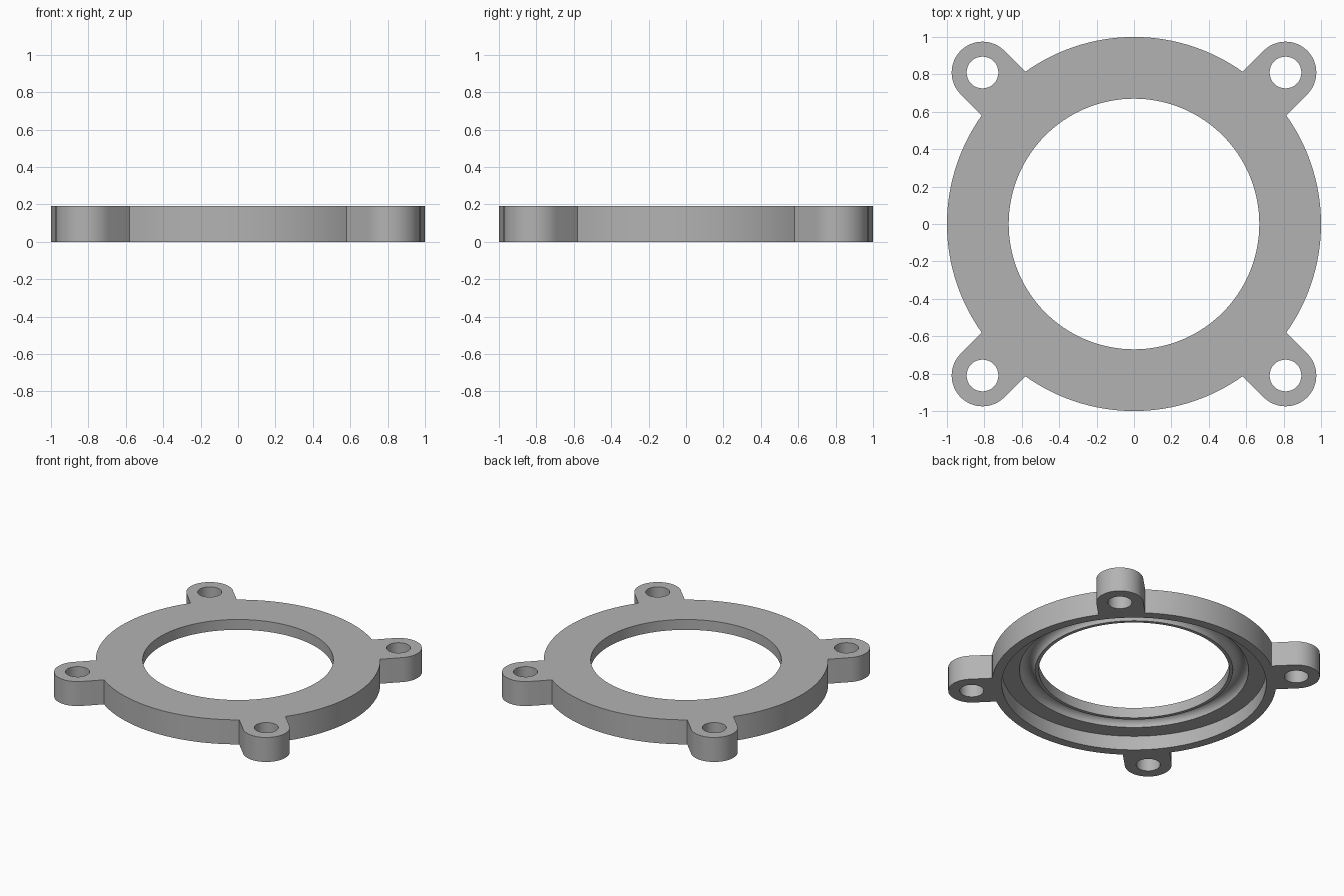
import bpy, bmesh
from math import cos, sin, pi, radians

HEIGHT = 0.19      # full thickness
LEDGE = 0.11       # level of the recessed underside
LUG = 0.81         # x and y of each bolt hole
LUG_R, HOLE_R = 0.165, 0.085

if "Cube" in bpy.data.objects:
    bpy.data.objects.remove(bpy.data.objects["Cube"])

grey = bpy.data.materials.new("plain grey")
grey.use_nodes = True
color = (0.45, 0.45, 0.45, 1)
grey.diffuse_color = color
grey.node_tree.nodes["Principled BSDF"].inputs["Base Color"].default_value = color


def finish(bm, name):
    bmesh.ops.recalc_face_normals(bm, faces=bm.faces)
    mesh = bpy.data.meshes.new(name)
    bm.to_mesh(mesh)
    bm.free()
    mesh.materials.append(grey)
    obj = bpy.data.objects.new(name, mesh)
    bpy.context.collection.objects.link(obj)
    return obj


def lathe(name, profile, steps=128):
    """Revolve a closed (radius, z) outline around the z axis."""
    bm = bmesh.new()
    rings = [[bm.verts.new((r * cos(2 * pi * i / steps), r * sin(2 * pi * i / steps), z))
              for r, z in profile] for i in range(steps)]
    n = len(profile)
    for i in range(steps):
        a, b = rings[i], rings[(i + 1) % steps]
        for j in range(n):
            k = (j + 1) % n
            bm.faces.new((a[j], b[j], b[k], a[k]))
    return finish(bm, name)


def prism(name, outline, z0, z1):
    """Extrude a flat outline upward."""
    bm = bmesh.new()
    face = bm.faces.new([bm.verts.new((x, y, z0)) for x, y in outline])
    top = bmesh.ops.extrude_face_region(bm, geom=[face])["geom"]
    bmesh.ops.translate(bm, vec=(0, 0, z1 - z0),
                        verts=[v for v in top if isinstance(v, bmesh.types.BMVert)])
    return finish(bm, name)


def combine(target, other, operation):
    mod = target.modifiers.new(operation.title(), "BOOLEAN")
    mod.operation, mod.solver, mod.object = operation, "EXACT", other
    bpy.context.view_layer.objects.active = target
    bpy.ops.object.modifier_apply(modifier=mod.name)
    bpy.data.objects.remove(other)


# Ring with a recessed underside and a rounded groove next to the bore
groove_mid, groove_r = 0.75, 0.055
groove = [(groove_mid - groove_r * cos(t * pi / 12), LEDGE + groove_r * sin(t * pi / 12))
          for t in range(13)]
profile = [(0.67, HEIGHT), (0.67, LEDGE)] + groove + [
    (0.93, LEDGE), (0.93, 0), (1, 0), (1, HEIGHT)]
flange = lathe("flange_ring", profile)

# Four rounded mounting lugs with bolt holes
for quarter in range(4):
    turn = radians(45 + 90 * quarter)
    far, near = LUG * 2 ** 0.5, 0.96

    def place(u, v):
        return (u * cos(turn) - v * sin(turn), u * sin(turn) + v * cos(turn))

    tip = [place(far + LUG_R * cos(a), LUG_R * sin(a))
           for a in (-pi / 2 + pi * i / 24 for i in range(25))]
    lug = prism("mounting_lug", [place(near, -LUG_R)] + tip + [place(near, LUG_R)], 0, HEIGHT)
    hole = prism("bolt_hole", [place(far + HOLE_R * cos(a), HOLE_R * sin(a))
                               for a in (2 * pi * i / 32 for i in range(32))],
                 -0.1, HEIGHT + 0.1)
    combine(lug, hole, "DIFFERENCE")
    combine(flange, lug, "UNION")

# Smooth the curved walls, keep the rims crisp
bpy.ops.object.select_all(action="DESELECT")
flange.select_set(True)
bpy.context.view_layer.objects.active = flange
bpy.ops.object.shade_smooth_by_angle(angle=radians(30))
